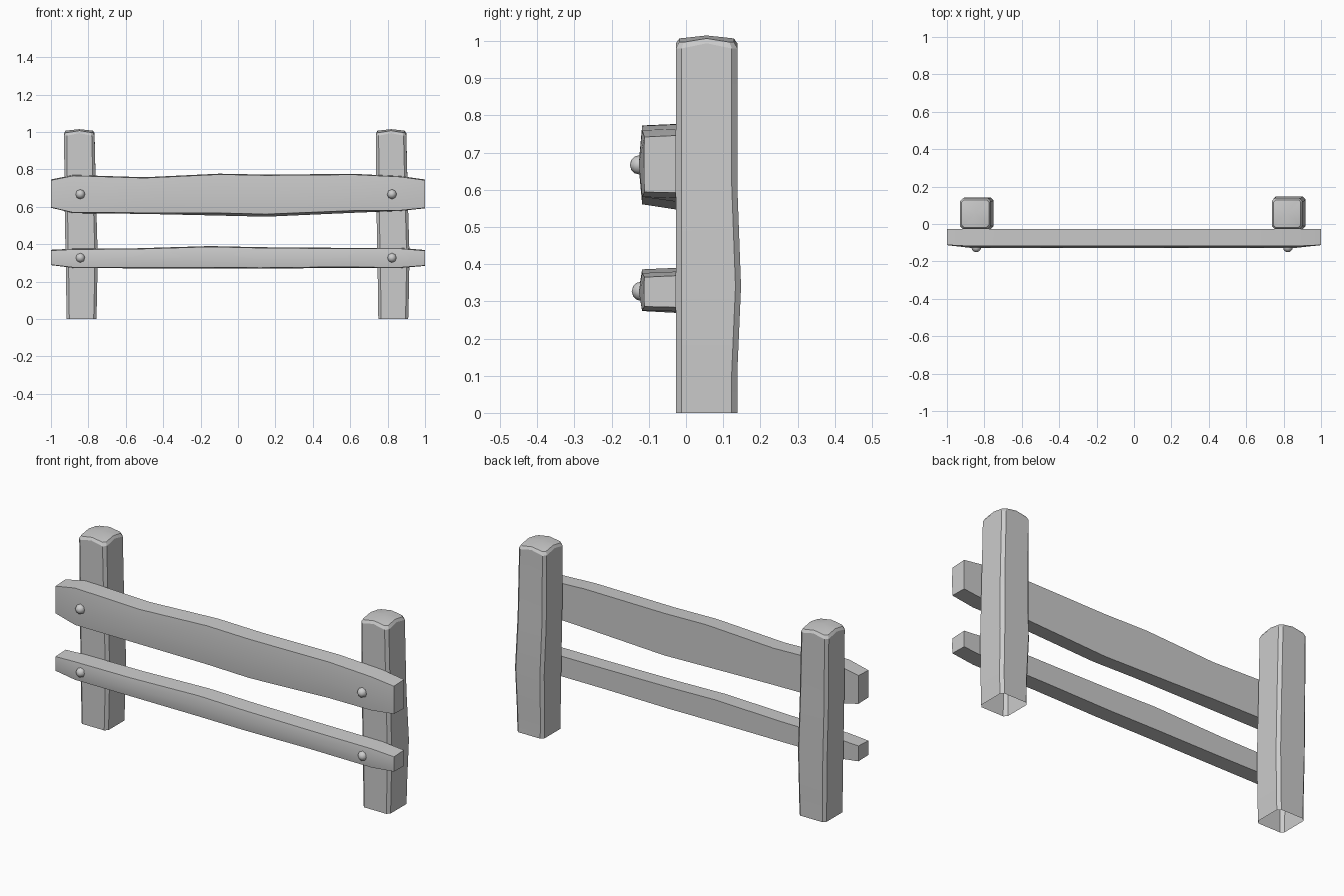
import bpy, bmesh, math

if "Cube" in bpy.data.objects:
    bpy.data.objects.remove(bpy.data.objects["Cube"])


def finish(bm, name, angle=30):
    bmesh.ops.recalc_face_normals(bm, faces=bm.faces)
    me = bpy.data.meshes.new(name)
    bm.to_mesh(me)
    bm.free()
    ob = bpy.data.objects.new(name, me)
    bpy.context.collection.objects.link(ob)
    bpy.ops.object.select_all(action='DESELECT')
    ob.select_set(True)
    bpy.context.view_layer.objects.active = ob
    bpy.ops.object.shade_smooth_by_angle(angle=math.radians(angle))


def bridge(bm, a, b):
    for i in range(len(a)):
        j = (i + 1) % len(a)
        bm.faces.new((a[i], a[j], b[j], b[i]))


def post_ring(bm, x0, x1, y0, y1, z, rise=0, c=0.015):
    # chamfered rectangle with a middle point on each side
    mx, my = (x0 + x1) / 2, (y0 + y1) / 2
    pts = [(x0 + c, y0, 0), (mx, y0, rise), (x1 - c, y0, 0),
           (x1, y0 + c, 0), (x1, my, rise), (x1, y1 - c, 0),
           (x1 - c, y1, 0), (mx, y1, rise), (x0 + c, y1, 0),
           (x0, y1 - c, 0), (x0, my, rise), (x0, y0 + c, 0)]
    return [bm.verts.new((x, y, z + r)) for x, y, r in pts]


def post(name, dx, bulge):
    # hewn post: open underneath, low domed top
    levels = [(-.917, -.757, -.027, .138, 0),
              (-.918, -.754, -.027, .138, .11),
              (-.922, -.750, -.027, .138 + bulge, .34),
              (-.927, -.758, -.027, .138, .61)]
    bm = bmesh.new()
    rings = [post_ring(bm, a + dx, b + dx, c, d, z) for a, b, c, d, z in levels]
    a, b, c, d = -.930 + dx, -.767 + dx, -.027, .138
    rings.append(post_ring(bm, a, b, c, d, .98, .014))
    i = .009
    rings.append(post_ring(bm, a + i, b - i, c + i, d - i, .997, .01, .012))
    for r, s in zip(rings, rings[1:]):
        bridge(bm, r, s)
    top = bm.verts.new(((a + b) / 2, (c + d) / 2, 1.015))
    r = rings[-1]
    for k in range(12):
        bm.faces.new((r[k], r[(k + 1) % 12], top))
    finish(bm, name)


def rail(name, stations):
    # uneven plank: flat back, slightly bowed front; station = x, bottom, top, front lift of bottom edge
    bm = bmesh.new()
    rings = []
    for x, lo, hi, lift in stations:
        end = abs(x) == 1
        yf = -.112 if end else -.118
        ym = -.113 if end else -.127
        pts = [(-.027, lo), (yf, lo + lift), (ym, (lo + hi) / 2),
               (yf, hi - .004), (-.027, hi)]
        rings.append([bm.verts.new((x, y, z)) for y, z in pts])
    for r, s in zip(rings, rings[1:]):
        bridge(bm, r, s)
    bm.faces.new(rings[0])
    bm.faces.new(rings[-1])
    finish(bm, name)


def bolt(name, x, z, y):
    bm = bmesh.new()
    bmesh.ops.create_uvsphere(bm, u_segments=8, v_segments=6, radius=.026)
    for v in bm.verts:
        px, py, pz = v.co
        v.co = (x + px, y - pz, z + py)
    finish(bm, name, 60)


post("left_post", 0, .003)
post("right_post", 1.667, .010)

rail("upper_rail", [(-1, .595, .746, .002), (-.88, .566, .770, .003),
                    (-.5, .562, .758, .006), (-.1, .553, .777, .014),
                    (.15, .547, .772, .014), (.62, .568, .776, .012),
                    (.87, .578, .764, .003), (1, .592, .746, .002)])
rail("lower_rail", [(-1, .288, .370, .002), (-.88, .273, .376, .003),
                    (-.55, .271, .378, .005), (-.15, .271, .390, .005),
                    (.12, .269, .384, .005), (.5, .273, .381, .005),
                    (.87, .273, .380, .003), (1, .284, .369, .002)])

for side, x in (("left", -.843), ("right", .823)):
    bolt(side + "_upper_bolt", x, .667, -.125)
    bolt(side + "_lower_bolt", x, .327, -.120)
